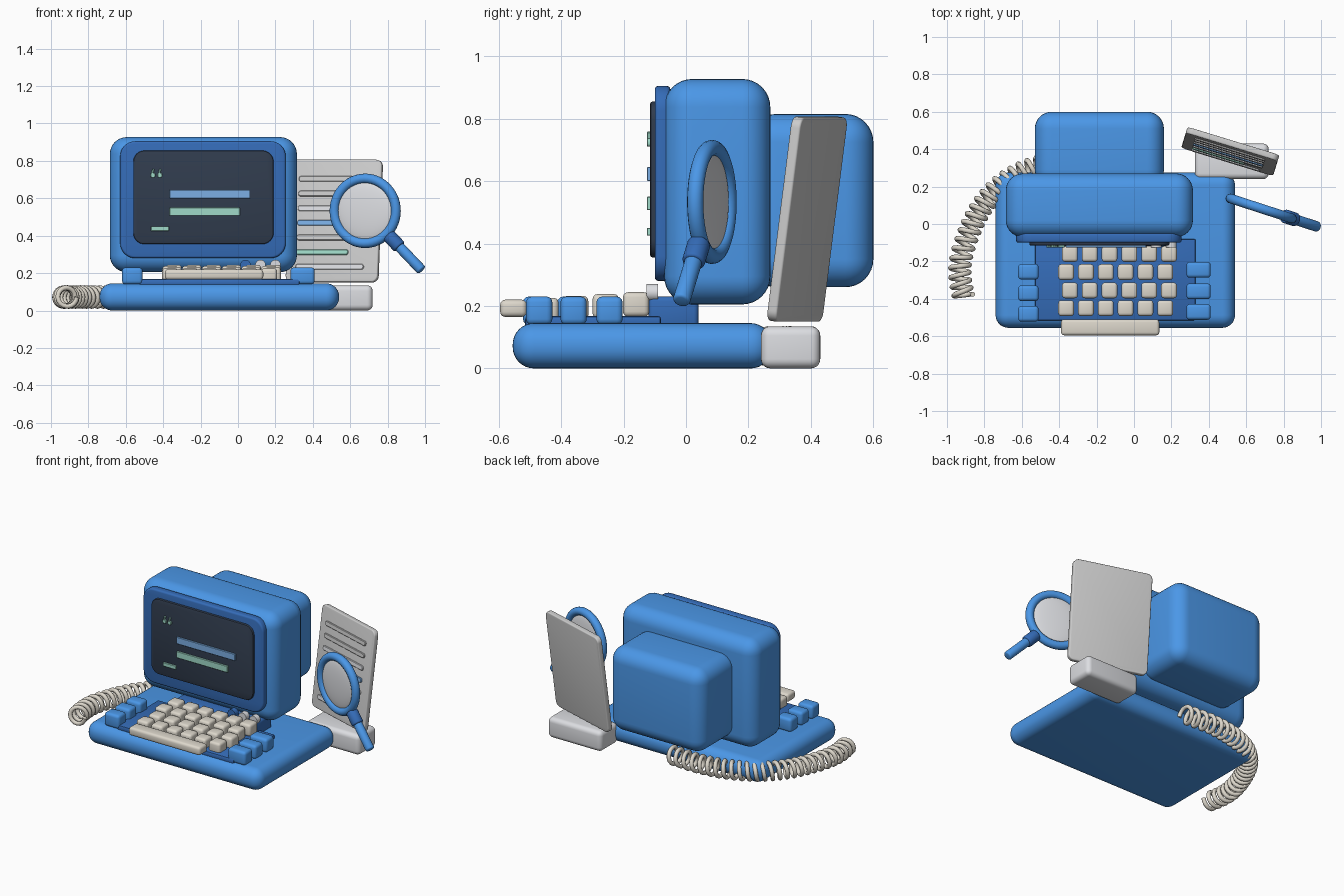
import bpy, bmesh, math
from mathutils import Vector, Matrix

if "Cube" in bpy.data.objects:
    bpy.data.objects.remove(bpy.data.objects["Cube"])

def mat(name, c):
    m = bpy.data.materials.new(name)
    m.diffuse_color = (*c, 1)
    m.use_nodes = True
    m.node_tree.nodes["Principled BSDF"].inputs["Base Color"].default_value = m.diffuse_color
    return m

BLUE = mat("blue", (0.07, 0.31, 0.80))
DARK = mat("dark_blue", (0.035, 0.15, 0.48))
GLASS = mat("screen_dark", (0.03, 0.045, 0.075))
MINT = mat("mint", (0.35, 0.70, 0.58))
SKY = mat("sky", (0.20, 0.43, 0.78))
CREAM = mat("cream", (0.72, 0.68, 0.60))
PALE = mat("pale", (0.72, 0.73, 0.76))

def finish(name, bm, m=None):
    me = bpy.data.meshes.new(name)
    bm.to_mesh(me)
    bm.free()
    me.shade_smooth()
    me.set_sharp_from_angle(angle=math.radians(35))
    ob = bpy.data.objects.new(name, me)
    bpy.context.collection.objects.link(ob)
    if m:
        me.materials.append(m)
    return ob

def box(name, lo, hi, r, m=None, corner=0, seg=5):
    """Rounded box; corner rounds the outline seen from the front first."""
    lo, hi = Vector(lo), Vector(hi)
    bm = bmesh.new()
    bmesh.ops.create_cube(bm, size=1)
    bmesh.ops.scale(bm, vec=hi - lo, verts=bm.verts)
    if corner:
        es = [e for e in bm.edges if abs((e.verts[0].co - e.verts[1].co).normalized().y) > 0.9]
        bmesh.ops.bevel(bm, geom=es, offset=corner, segments=8, profile=0.5, affect='EDGES')
        es = [e for e in bm.edges if abs(e.verts[0].co.y - e.verts[1].co.y) < 1e-5]
    else:
        es = bm.edges[:]
    if r:
        bmesh.ops.bevel(bm, geom=es, offset=r, segments=seg, profile=0.5, affect='EDGES')
    ob = finish(name, bm, m)
    ob.location = (lo + hi) / 2
    return ob

# Base and keyboard plate
box("base", (-0.74, -0.555, 0), (0.54, 0.275, 0.145), 0.068, BLUE, seg=8)
box("keyboard_plate", (-0.53, -0.515, 0.13), (0.33, -0.08, 0.168), 0.01, DARK, seg=2)

# Monitor
box("monitor_neck", (-0.38, -0.12, 0.13), (0.22, 0.04, 0.23), 0.015, DARK, seg=3)
box("monitor_body", (-0.685, -0.07, 0.205), (0.315, 0.27, 0.927), 0.09, BLUE, seg=8)
box("monitor_back", (-0.53, 0.2, 0.26), (0.16, 0.60, 0.815), 0.09, BLUE, seg=8)
box("bezel", (-0.63, -0.10, 0.28), (0.255, -0.05, 0.905), 0.012, DARK, corner=0.08, seg=3)
box("screen", (-0.56, -0.115, 0.355), (0.19, -0.08, 0.855), 0.008, GLASS, corner=0.06, seg=2)

# Bars and marks on the screen
for name, x0, x1, z0, z1, m in (("screen_bar_upper", -0.365, 0.065, 0.60, 0.645, SKY),
                                ("screen_bar_lower", -0.365, 0.01, 0.507, 0.55, MINT),
                                ("screen_dash", -0.465, -0.37, 0.425, 0.45, MINT)):
    box(name, (x0, -0.125, z0), (x1, -0.105, z1), 0.002, m, seg=1)
for x in (-0.455, -0.418):
    d = box("screen_dot", (x - 0.013, -0.125, 0.71), (x + 0.013, -0.105, 0.736), 0.002, MINT, corner=0.011, seg=1)
    t = box("screen_tail", (x - 0.007, -0.125, 0.72), (x + 0.003, -0.105, 0.758), 0.002, MINT, seg=1)
    t.rotation_euler.y = 0.3

# Three knobs under the screen
for x, m in ((0.04, DARK), (0.12, PALE), (0.20, PALE)):
    bm = bmesh.new()
    bmesh.ops.create_cone(bm, cap_ends=True, segments=24, radius1=0.028, radius2=0.028, depth=0.036,
                          matrix=Matrix.Translation((x, -0.108, 0.243)) @ Matrix.Rotation(math.pi / 2, 4, 'X'))
    finish("knob", bm, m)

# Keys
for row, y in enumerate((-0.16, -0.257, -0.355, -0.45)):
    z = 0.186 - 0.006 * row
    for col in range(6):
        x = -0.343 + 0.106 * col - 0.02 * (row % 2)
        box("key", (x - 0.042, y - 0.042, z - 0.02), (x + 0.042, y + 0.042, z + 0.058), 0.016, CREAM, seg=3)
box("space_bar", (-0.39, -0.595, 0.165), (0.135, -0.51, 0.22), 0.016, CREAM, seg=3)
for x0, x1, dy in ((-0.62, -0.51, -0.01), (0.28, 0.41, 0)):
    for y in (-0.245, -0.36, -0.47):
        box("side_key", (x0, y + dy - 0.042, 0.14), (x1, y + dy + 0.042, 0.23), 0.018, BLUE, seg=3)

# Document stand, leaning sheet and its lines
box("stand_foot", (0.325, 0.24, 0), (0.72, 0.43, 0.135), 0.03, PALE, seg=5)
lean = (Matrix.Translation((0.515, 0.388, 0.478)) @ Matrix.Rotation(math.radians(-17), 4, 'Z')
        @ Matrix.Rotation(math.radians(-7.5), 4, 'X'))
sheet = box("sheet", (-0.257, -0.017, -0.33), (0.257, 0.017, 0.33), 0.007, None, corner=0.035, seg=3)
sheet.matrix_world = lean
for i, (right, m) in enumerate(((0.19, None), (0.19, None), (0.19, PALE), (0.19, SKY),
                                (0.19, None), (0.09, MINT), (0.18, PALE))):
    z = 0.225 - 0.079 * i
    line = box("sheet_line", (-0.2, -0.026, z - 0.015), (right, -0.012, z + 0.015), 0.003, m, corner=0.013, seg=1)
    line.matrix_world = lean @ Matrix.Translation(line.location)

# Magnifier: ring, lens, collar and handle
glass = Matrix.Translation((0.68, 0.083, 0.533)) @ Matrix.Rotation(math.radians(-18), 4, 'Z')
bpy.ops.mesh.primitive_torus_add(major_segments=48, minor_segments=14, major_radius=0.173, minor_radius=0.026)
ring = bpy.context.object
ring.name = "magnifier_ring"
ring.data.shade_smooth()
ring.data.materials.append(BLUE)
ring.matrix_world = glass @ Matrix.Rotation(math.pi / 2, 4, 'X')
bm = bmesh.new()
bmesh.ops.create_uvsphere(bm, u_segments=40, v_segments=20, radius=0.16)
bmesh.ops.scale(bm, vec=(1, 0.14, 1), verts=bm.verts)
finish("magnifier_lens", bm, PALE).matrix_world = glass

def rod(name, a, b, r, m):
    bm = bmesh.new()
    bmesh.ops.create_cone(bm, cap_ends=True, segments=24, radius1=r, radius2=r, depth=b - a)
    rim = [e for e in bm.edges if abs(e.verts[0].co.z - e.verts[1].co.z) < 1e-5]
    bmesh.ops.bevel(bm, geom=rim, offset=0.01, segments=3, profile=0.5, affect='EDGES')
    aim = Matrix.Rotation(math.radians(135), 4, 'Y')
    finish(name, bm, m).matrix_world = glass @ aim @ Matrix.Translation((0, 0, (a + b) / 2))

rod("magnifier_collar", 0.185, 0.275, 0.037, DARK)
rod("magnifier_handle", 0.26, 0.45, 0.028, BLUE)

# Coiled cord: helix wound along a smooth path
pts = [Vector((*p, 0)) for p in ((-0.02, 0.31), (-0.12, 0.325), (-0.33, 0.335), (-0.52, 0.305), (-0.68, 0.23),
                                 (-0.80, 0.11), (-0.88, -0.04), (-0.93, -0.22), (-0.91, -0.39), (-0.85, -0.5))]

def path(t):
    i = min(int(t), len(pts) - 4)
    u = t - i
    a, b, c, d = pts[i:i + 4]
    return 0.5 * (2 * b + (c - a) * u + (2 * a - 5 * b + 4 * c - d) * u ** 2 + (3 * b - a - 3 * c + d) * u ** 3)

cu = bpy.data.curves.new("coiled_cord", 'CURVE')
cu.dimensions = '3D'
cu.bevel_depth = 0.0135
cu.bevel_resolution = 2
cu.use_fill_caps = True
cu.materials.append(CREAM)
turns, steps = 27, 27 * 16
sp = cu.splines.new('POLY')
sp.points.add(steps)
span = len(pts) - 3
for k in range(steps + 1):
    t = span * k / steps
    tan = (path(min(t + 0.01, span)) - path(max(t - 0.01, 0))).normalized()
    side = Vector((-tan.y, tan.x, 0))
    ang = 2 * math.pi * turns * k / steps
    p = path(t) + 0.05 * (side * math.cos(ang) + Vector((0, 0, math.sin(ang)))) + Vector((0, 0, 0.072))
    sp.points[k].co = (*p, 1)
sp.use_smooth = True
bpy.context.collection.objects.link(bpy.data.objects.new("coiled_cord", cu))
